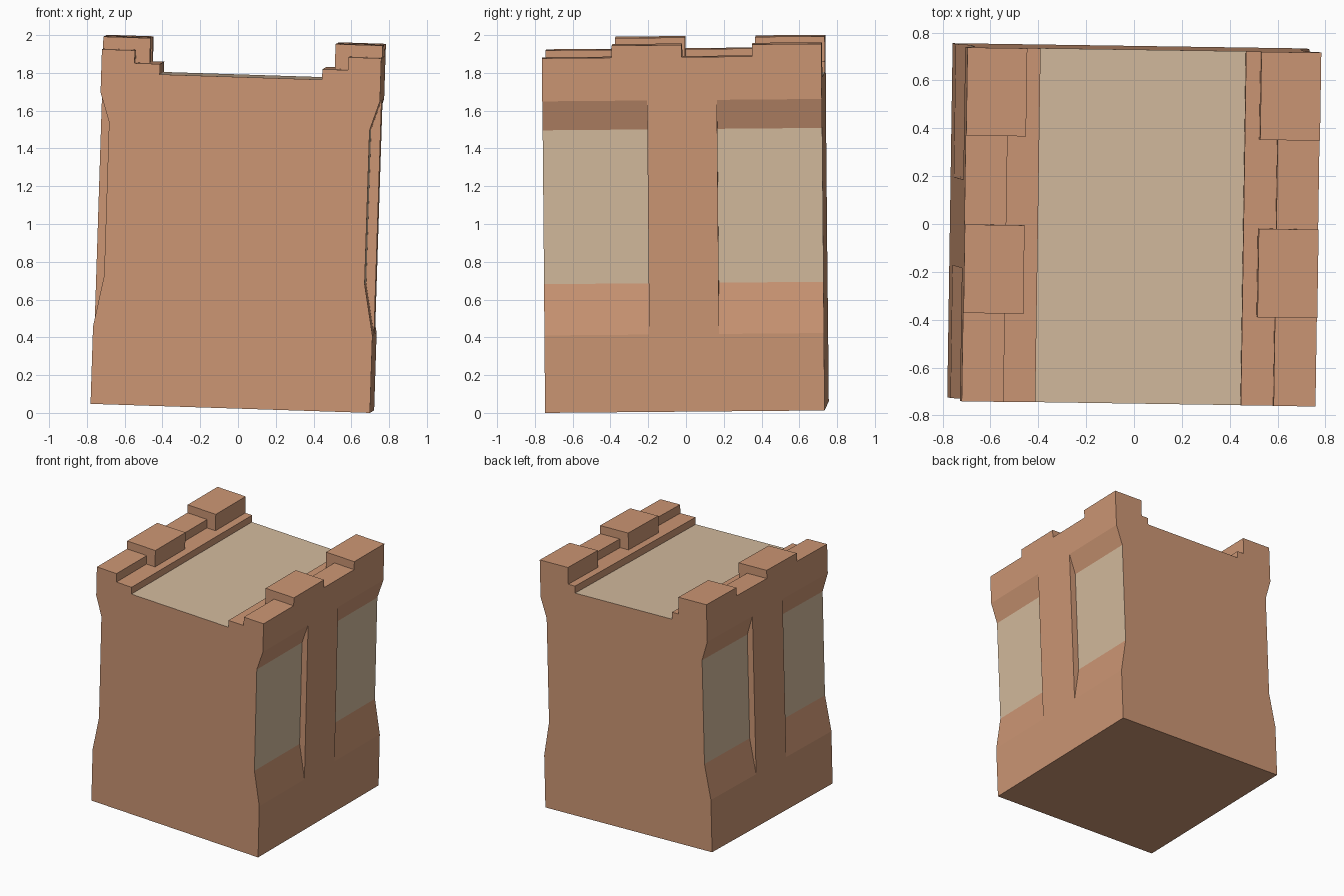
import bpy, bmesh, math

if "Cube" in bpy.data.objects:
    bpy.data.objects.remove(bpy.data.objects["Cube"])

HALF = 0.74                      # half width and half depth of the block
RECESS_X, PIER = 0.69, 0.185     # recessed panel plane, half width of centre pier
PANEL_LO, PANEL_HI = 0.68, 1.495
FLOOR, LEDGE, LOW, HIGH = 1.755, 1.81, 1.878, 1.942


def material(name, srgb):
    m = bpy.data.materials.new(name)
    m.diffuse_color = [((c / 255 + 0.055) / 1.055) ** 2.4 for c in srgb] + [1]
    m.use_nodes = True
    m.node_tree.nodes["Principled BSDF"].inputs["Base Color"].default_value = m.diffuse_color
    return m


def prism(bm, profile, y0, y1):
    """Extrude a closed x-z profile along y."""
    face = bm.faces.new([bm.verts.new((x, y0, z)) for x, z in profile])
    new = bmesh.ops.extrude_face_region(bm, geom=[face])["geom"]
    for v in new:
        if isinstance(v, bmesh.types.BMVert):
            v.co.y = y1


def to_object(bm, name):
    bmesh.ops.recalc_face_normals(bm, faces=bm.faces)
    mesh = bpy.data.meshes.new(name)
    bm.to_mesh(mesh)
    bm.free()
    ob = bpy.data.objects.new(name, mesh)
    bpy.context.collection.objects.link(ob)
    return ob


# Wall block: walkway trough between two raised parapets
half = [(HALF, 0), (HALF, HIGH), (0.49, HIGH), (0.49, LEDGE), (0.43, LEDGE), (0.43, FLOOR)]
bm = bmesh.new()
prism(bm, half + [(-x, z) for x, z in reversed(half)], -HALF, HALF)
wall = to_object(bm, "wall_block")

# Cutters: side recesses with sloped ends, and stepped gaps between merlons
recess = [(RECESS_X, PANEL_LO), (RECESS_X, PANEL_HI), (0.79, 1.805), (0.79, 0.14)]
notch = [(0.46, LEDGE), (0.565, LEDGE), (0.565, LOW), (0.85, LOW), (0.85, 2.1), (0.46, 2.1)]
cuts = [(recess, -0.85, -PIER), (recess, PIER, 0.85),
        (notch, -0.85, -0.37), (notch, 0.0, 0.372)]
for i, (profile, y0, y1) in enumerate(cuts):
    bm = bmesh.new()
    for s in (1, -1):
        prism(bm, [(s * x, z) for x, z in profile], y0, y1)
    cutter = to_object(bm, f"cutter_{i}")
    cutter.hide_render = True
    mod = wall.modifiers.new("cut", "BOOLEAN")
    mod.operation, mod.solver, mod.object = "DIFFERENCE", "EXACT", cutter
    bpy.context.view_layer.objects.active = wall
    bpy.ops.object.modifier_apply(modifier=mod.name)
    bpy.data.objects.remove(cutter)

# Colours: walkway floor and recessed panels are sand, the rest clay
wall.data.materials.clear()
wall.data.materials.append(material("clay", (204, 150, 116)))
wall.data.materials.append(material("sand", (211, 186, 157)))
for p in wall.data.polygons:
    c, n = p.center, p.normal
    floor = n.z > 0.9 and abs(c.z - FLOOR) < 0.01
    panel = abs(n.x) > 0.99 and abs(abs(c.x) - RECESS_X) < 0.01 and PANEL_LO < c.z < PANEL_HI
    p.material_index = int(floor or panel)
    p.use_smooth = False

# The whole block leans slightly
wall.rotation_euler = [math.radians(a) for a in (0.5, 1.85, -0.85)]
wall.location = (-0.03, 0.005, 0.0304)
